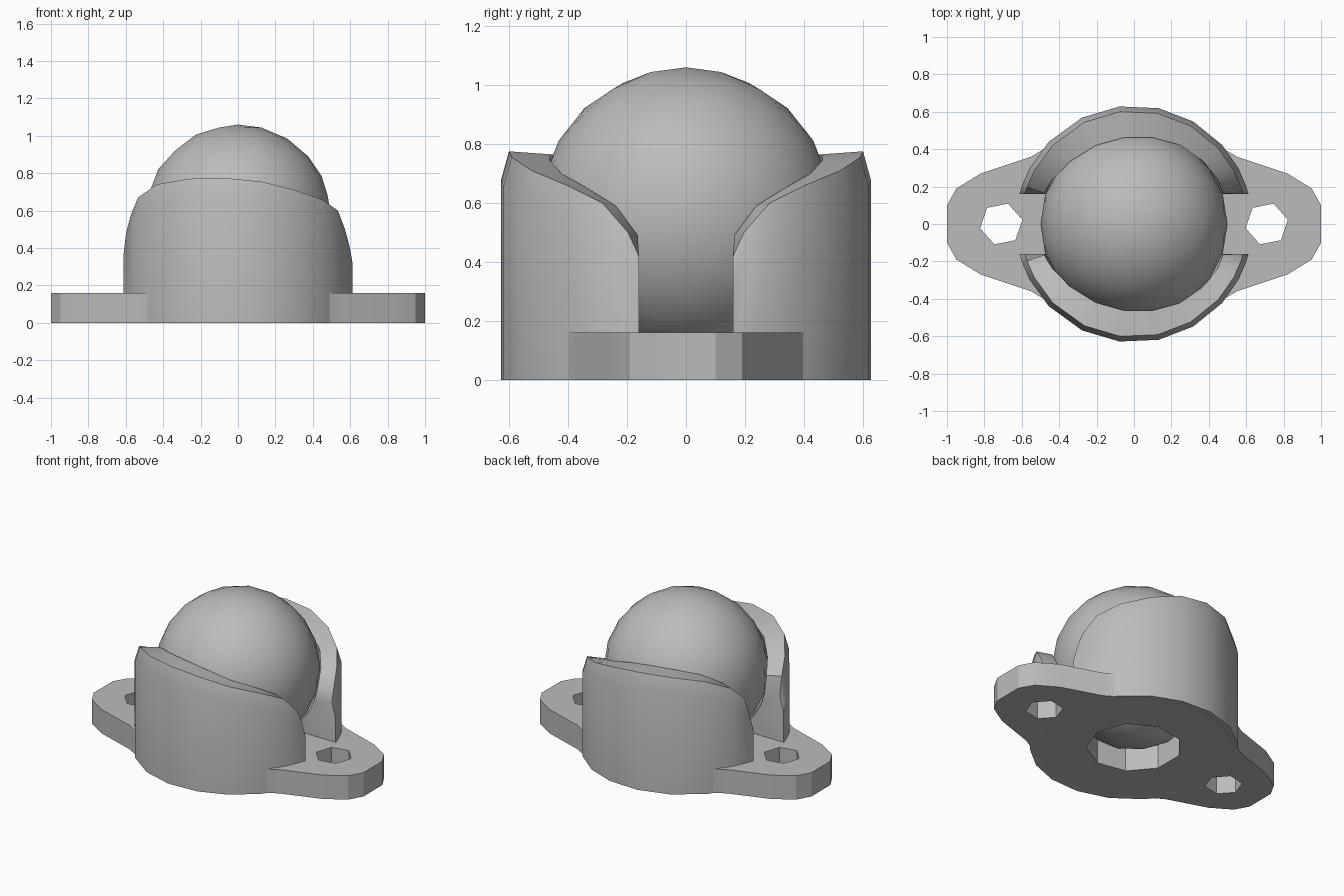
import bpy, bmesh
from math import sin, cos, pi, sqrt, radians
from mathutils import Vector

if "Cube" in bpy.data.objects:
    bpy.data.objects.remove(bpy.data.objects["Cube"], do_unlink=True)

R, SLOT, PLATE = 0.633, 0.16, 0.16       # housing radius, half slot width, plate height
BALL_R, BALL_Z = 0.5, 0.56

grey = bpy.data.materials.new("plain_grey")
grey.use_nodes = True
colour = (0.5, 0.5, 0.5, 1)
grey.diffuse_color = colour
grey.node_tree.nodes["Principled BSDF"].inputs["Base Color"].default_value = colour


def finish(obj, angle):
    obj.data.materials.clear()
    obj.data.materials.append(grey)
    bpy.ops.object.select_all(action='DESELECT')
    obj.select_set(True)
    bpy.context.view_layer.objects.active = obj
    bpy.ops.object.shade_smooth_by_angle(angle=radians(angle))


def mesh_object(name, bm, angle):
    bmesh.ops.recalc_face_normals(bm, faces=bm.faces)
    mesh = bpy.data.meshes.new(name)
    bm.to_mesh(mesh)
    bm.free()
    obj = bpy.data.objects.new(name, mesh)
    bpy.context.collection.objects.link(obj)
    finish(obj, angle)


def ring(cx, r, n, turn=0):
    return [(cx + r * cos(turn + 2 * pi * i / n), r * sin(turn + 2 * pi * i / n)) for i in range(n)]


# Base plate: eared outline with two screw holes and a centre opening
quarter = [(1.0, 0.1), (0.95, 0.19), (0.82, 0.27), (0.55, 0.36)]
quarter += [(0.61 * cos(radians(a)), 0.61 * sin(radians(a))) for a in (45, 65, 83)]
half = quarter + [(-x, y) for x, y in reversed(quarter)]
outline = half + [(x, -y) for x, y in reversed(half)]
curve = bpy.data.curves.new("base_plate", 'CURVE')
curve.dimensions = '2D'
curve.fill_mode = 'BOTH'
curve.extrude = PLATE / 2
for loop in (outline, ring(0.71, 0.115, 6, 0.2), ring(-0.71, 0.115, 6, 0.2), ring(0, 0.29, 9)):
    spline = curve.splines.new('POLY')
    spline.points.add(len(loop) - 1)
    for point, (x, y) in zip(spline.points, loop):
        point.co = (x, y, 0, 1)
    spline.use_cyclic_u = True
plate = bpy.data.objects.new("base_plate", curve)
plate.location.z = PLATE / 2
bpy.context.collection.objects.link(plate)
bpy.ops.object.select_all(action='DESELECT')
plate.select_set(True)
bpy.context.view_layer.objects.active = plate
bpy.ops.object.convert(target='MESH')
finish(bpy.context.object, 25)

# Rim of the walls: angle round the housing and rim height there
RIM = [(12, 0.42), (19, 0.50), (28, 0.60), (42, 0.66), (60, 0.71), (78, 0.755),
       (97, 0.775), (116, 0.77), (136, 0.74), (152, 0.67), (161, 0.58), (168, 0.46)]


def wall_point(r, angle, z, side):
    """Point at a radius and angle, held back to the flat slot face."""
    y = max(r * sin(angle), SLOT)
    x = sqrt(max(r * r - y * y, 0))
    return Vector((x if cos(angle) > 0 else -x, side * y, z))


def socket_radius(z):
    return sqrt((BALL_R + 0.008) ** 2 - (z - BALL_Z) ** 2)


# Two facing walls with a spherical socket inside
for name, side in (("front_wall", -1), ("back_wall", 1)):
    bm = bmesh.new()
    columns = []
    for degrees, top in RIM:
        angle = radians(degrees)
        section = [(0.59, 0), (R, 0), (R, top - 0.1), (0.605, top)]
        for i in range(6):
            z = (top - 0.01) + (PLATE - top + 0.01) * i / 5
            section.append((socket_radius(z), z))
        columns.append([bm.verts.new(wall_point(r, angle, z, side)) for r, z in section])
    count = len(columns[0])
    for a, b in zip(columns, columns[1:]):
        for i in range(count):
            j = (i + 1) % count
            bm.faces.new((a[i], a[j], b[j], b[i]))
    bm.faces.new(columns[0])
    bm.faces.new(columns[-1])
    mesh_object(name, bm, 35)

# Rolling ball
bm = bmesh.new()
bmesh.ops.create_icosphere(bm, subdivisions=3, radius=BALL_R)
bmesh.ops.translate(bm, verts=bm.verts, vec=(0, 0, BALL_Z))
mesh_object("ball", bm, 40)
